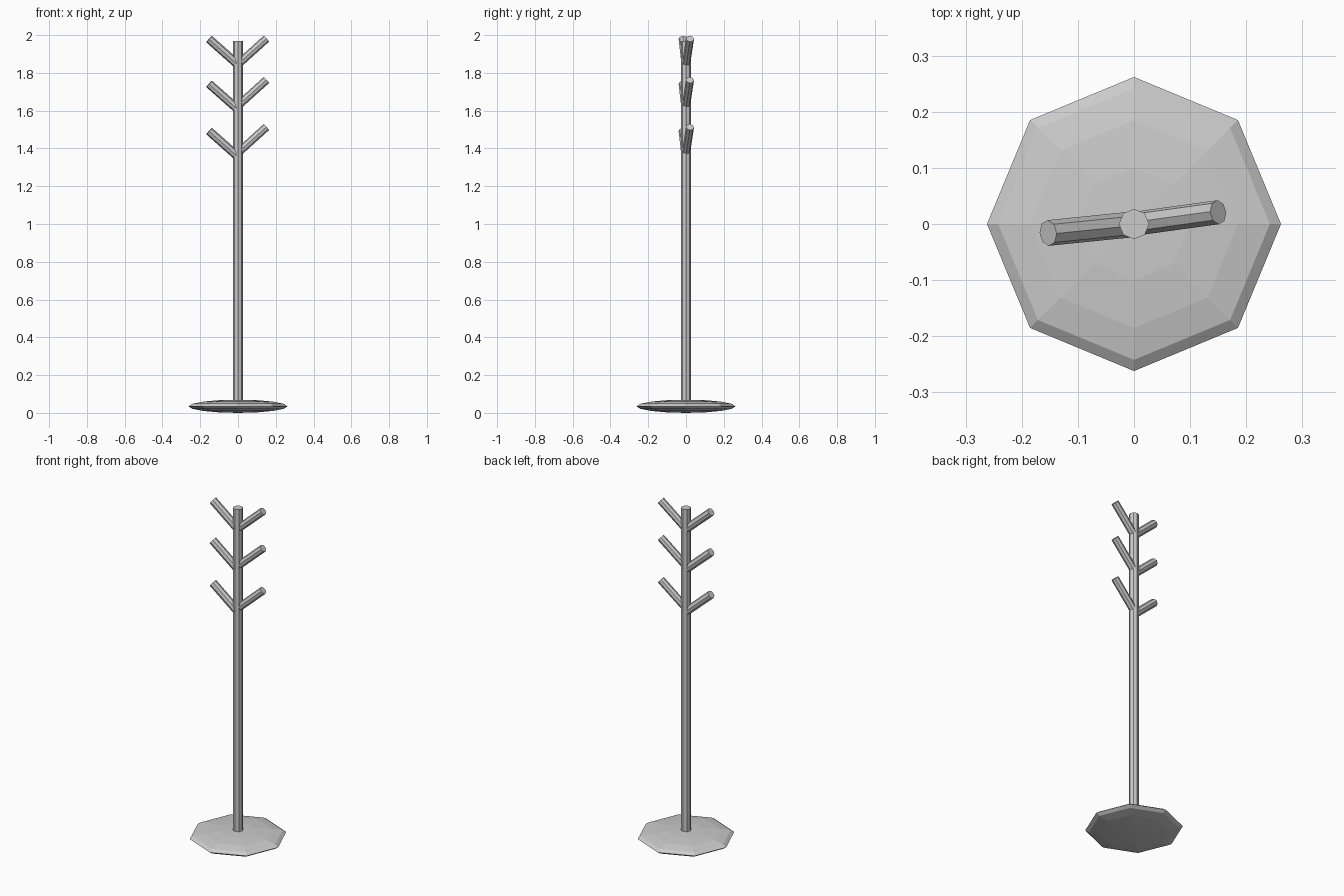
import bpy
from mathutils import Vector

if "Cube" in bpy.data.objects:
    bpy.data.objects.remove(bpy.data.objects["Cube"])


def rod(name, start, end, radius):
    """Eight-sided straight rod between two points."""
    a, b = Vector(start), Vector(end)
    bpy.ops.mesh.primitive_cylinder_add(vertices=8, radius=radius, depth=(b - a).length,
                                        location=(a + b) / 2)
    ob = bpy.context.object
    ob.name = name
    ob.rotation_mode = 'QUATERNION'
    d = (b - a).normalized()
    ob.rotation_quaternion = Vector((0, 0, 1)).rotation_difference(d)
    return ob


# Base: flattened low-poly sphere
bpy.ops.mesh.primitive_uv_sphere_add(segments=8, ring_count=8, radius=1, location=(0, 0, 0.035))
base = bpy.context.object
base.name = "base"
base.scale = (0.262, 0.262, 0.035)

# Upright pole
rod("pole", (0, 0, 0.01), (0, 0, 1.97), 0.027)

# Three pairs of angled hooks: (right tip z, left tip z)
for i, (zr, zl) in enumerate([(1.513, 1.492), (1.762, 1.742), (1.981, 1.979)], 1):
    rod(f"right_hook_{i}", (0.005, 0.001, zr - 0.131), (0.150, 0.021, zr), 0.0215)
    rod(f"left_hook_{i}", (-0.005, -0.001, zl - 0.131), (-0.153, -0.016, zl), 0.023)
